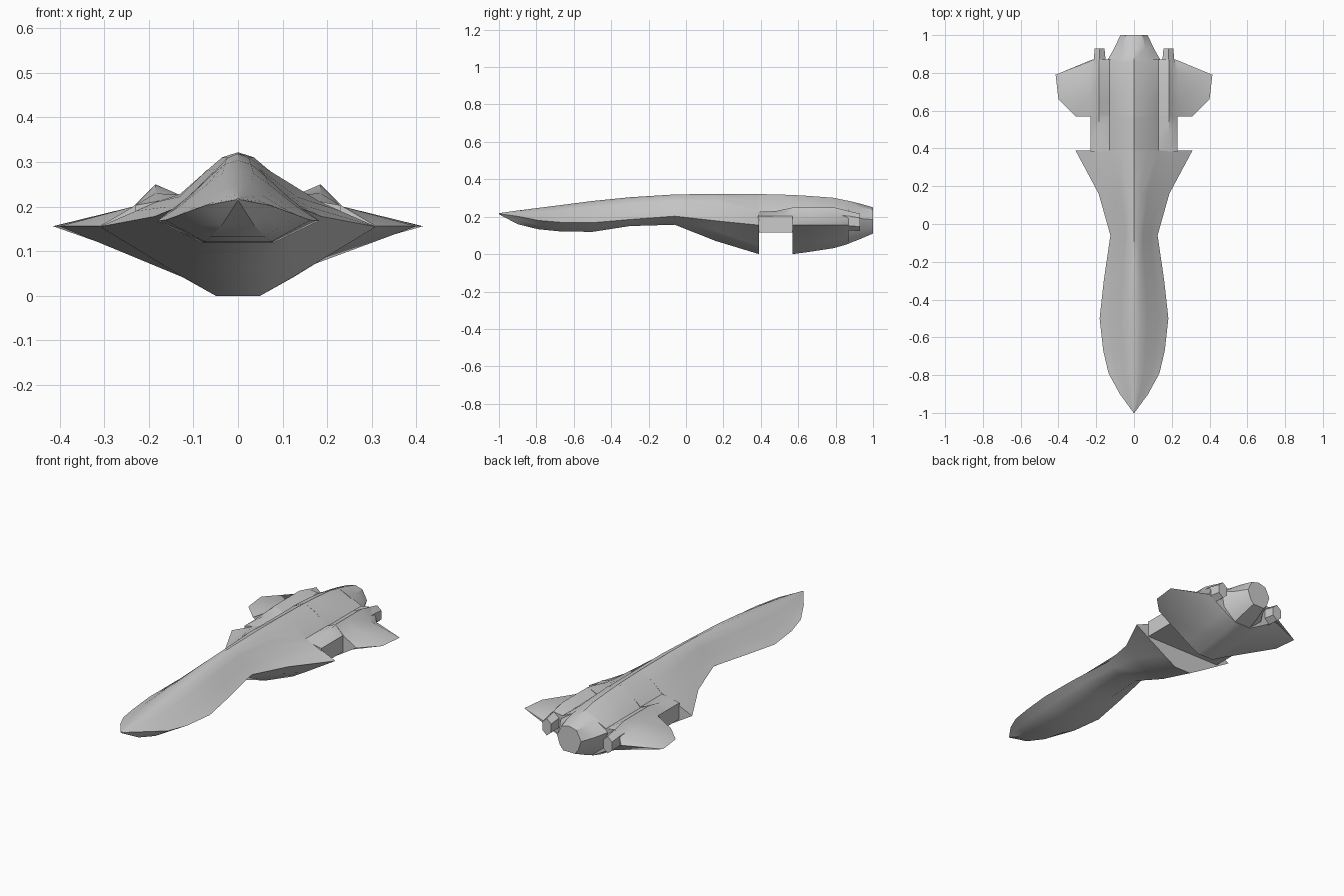
import bpy, bmesh, math

if "Cube" in bpy.data.objects:
    bpy.data.objects.remove(bpy.data.objects["Cube"])


def loft(name, sections):
    """Skin closed rings; each section is (y, right-half points from top centre to bottom)."""
    bm = bmesh.new()
    rings = []
    for y, half in sections:
        ring = half + [(-x, z) for x, z in reversed(half) if x > 0]
        rings.append([bm.verts.new((x, y, z)) for x, z in ring])
    n = len(rings[0])
    for a, b in zip(rings, rings[1:]):
        for i in range(n):
            j = (i + 1) % n
            bm.faces.new((a[i], a[j], b[j], b[i]))
    bm.faces.new(rings[0])
    bm.faces.new(rings[-1])
    return finish(name, bm)


def finish(name, bm):
    bmesh.ops.recalc_face_normals(bm, faces=bm.faces)
    mesh = bpy.data.meshes.new(name)
    bm.to_mesh(mesh)
    bm.free()
    obj = bpy.data.objects.new(name, mesh)
    bpy.context.collection.objects.link(obj)
    bpy.ops.object.select_all(action='DESELECT')
    obj.select_set(True)
    bpy.context.view_layer.objects.active = obj
    bpy.ops.object.shade_smooth_by_angle(angle=math.radians(35))
    return obj


CROWN = [(0, 1), (.19, .92), (.38, .71), (.7, .31), (.85, .15), (1, 0)]


def neck(y, w, ze, zt, zb, wb):
    """Domed top over a sharp side edge, flat keel below."""
    top = [(w * u, ze + (zt - ze) * v) for u, v in CROWN]
    return y, top + [((w + wb) / 2, (ze + zb) / 2), (wb, zb)]


# Forward hull: y, half width, edge z, top z, keel z, keel half width
NECK = [
    (-1.0, .002, .216, .219, .213, .001),
    (-.90, .075, .202, .233, .160, .035),
    (-.79, .135, .180, .247, .133, .060),
    (-.67, .163, .170, .262, .121, .075),
    (-.50, .182, .168, .284, .119, .080),
    (-.30, .160, .185, .304, .150, .070),
    (-.06, .125, .203, .319, .157, .060),
    (.16, .187, .178, .322, .070, .058),
]
collar = (.39, [(0, .321), (.07, .28), (.13, .228), (.185, .21), (.23, .19),
                (.31, .155), (.125, .043), (.05, 0)])
loft("forward_hull", [neck(*s) for s in NECK] + [collar])

# Recessed waist between collar and wings
waist = [(.205, .225), (.25, .235)]
loft("waist", [(y, [(0, zt), (.07, .28), (.13, .226), (.185, zn), (.23, .203),
                    (.23, .115), (.12, .115), (.05, .115)])
               for y, zt, zn in [(.385, .321, .211), (.48, .319, .23), (.575, .316, .25)]])

# Rear hull with wings: y, top z, engine ridge z, wing half span, keel z
REAR = [
    (.57, .316, .25, .31, 0),
    (.66, .311, .25, .40, .012),
    (.79, .301, .25, .415, .032),
    (.87, .284, .23, .222, .055),
]
loft("rear_hull_wings", [
    (y, [(0, zt), (.07, zt - .034), (.13, .222), (.185, zn),
         (.235 if span > .25 else .21, .2), (span, .156),
         (.125, zk + .042), (.05, zk)])
    for y, zt, zn, span, zk in REAR])

# Central exhaust tail
loft("tail_exhaust", [
    (.86, [(0, .287), (.07, .255), (.145, .205), (.13, .12), (.05, .053)]),
    (.93, [(0, .27), (.06, .248), (.105, .19), (.085, .125), (.045, .08)]),
    (1.0, [(0, .25), (.045, .238), (.072, .185), (.055, .135), (.035, .11)])])

# Side engine nozzles
for side, label in ((-1, "left"), (1, "right")):
    bm = bmesh.new()
    rings = []
    for y, rx, rz, zc in [(.76, .045, .055, .185), (.87, .036, .052, .178), (.93, .03, .046, .17)]:
        rings.append([bm.verts.new((side * .182 + rx * math.sin(k * math.pi / 3), y,
                                    zc + rz * math.cos(k * math.pi / 3))) for k in range(6)])
    for a, b in zip(rings, rings[1:]):
        for i in range(6):
            j = (i + 1) % 6
            bm.faces.new((a[i], a[j], b[j], b[i]))
    bm.faces.new(rings[0])
    bm.faces.new(rings[-1])
    finish(label + "_engine_nozzle", bm)
